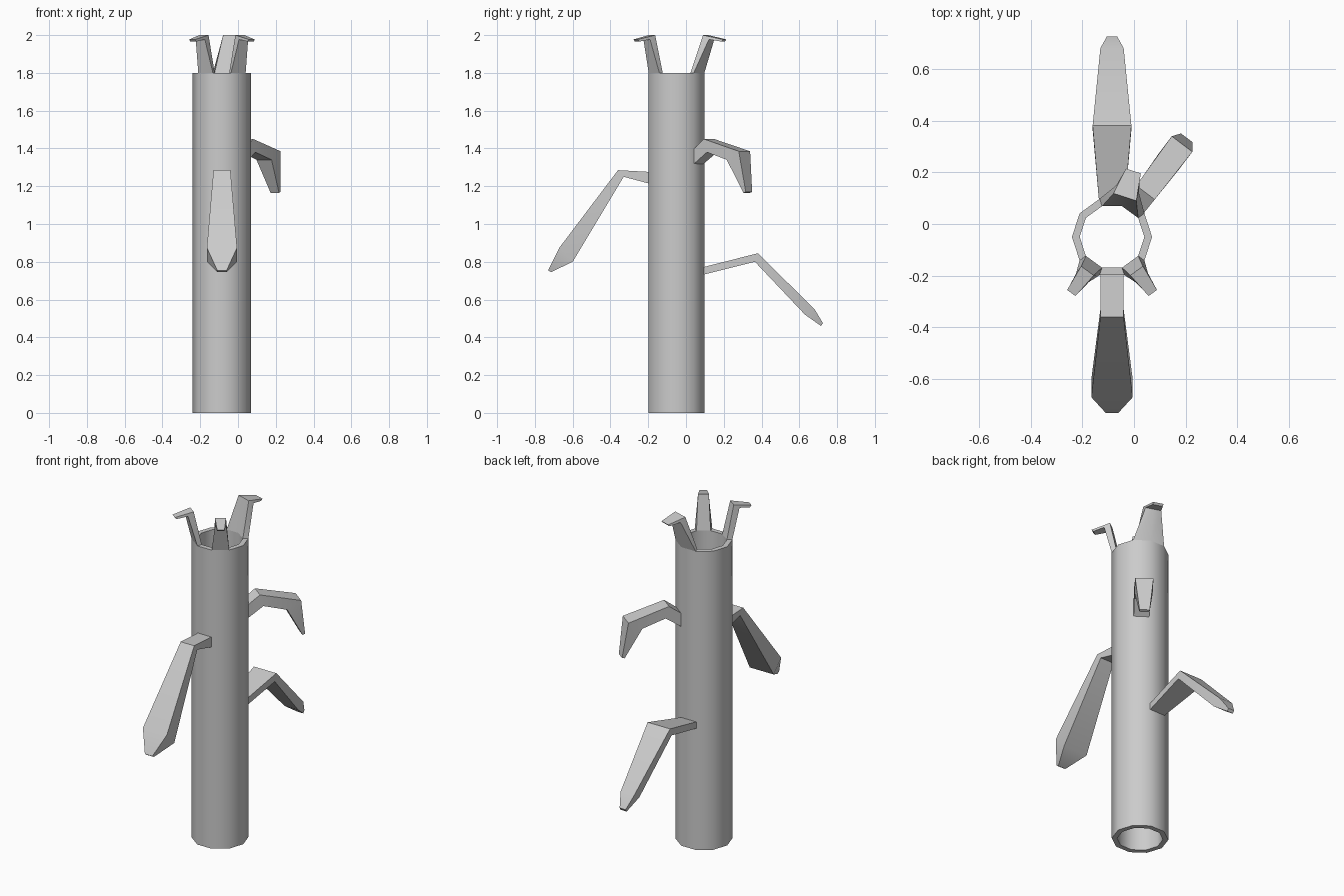
import bpy, bmesh
from math import sin, cos, radians

if "Cube" in bpy.data.objects:
    bpy.data.objects.remove(bpy.data.objects["Cube"])

CX, CY = -0.085, -0.05      # trunk axis
R_OUT, R_IN, TOP = 0.155, 0.125, 1.8


def finish(name, bm, angle):
    bmesh.ops.recalc_face_normals(bm, faces=bm.faces)
    mesh = bpy.data.meshes.new(name)
    bm.to_mesh(mesh)
    bm.free()
    ob = bpy.data.objects.new(name, mesh)
    bpy.context.collection.objects.link(ob)
    bpy.ops.object.select_all(action='DESELECT')
    ob.select_set(True)
    bpy.context.view_layer.objects.active = ob
    bpy.ops.object.shade_smooth_by_angle(angle=radians(angle))
    return ob


def loft(name, azimuth, rings, base_cap=True):
    """Skin rings of (outward, sideways, height) points around the trunk axis."""
    a = radians(azimuth)
    bm = bmesh.new()
    rows = [[bm.verts.new((CX + s * cos(a) - t * sin(a),
                           CY + s * sin(a) + t * cos(a), z)) for s, t, z in ring]
            for ring in rings]
    n = len(rows[0])
    for lo, hi in zip(rows, rows[1:]):
        for i in range(n):
            j = (i + 1) % n
            bm.faces.new((lo[i], lo[j], hi[j], hi[i]))
    bm.faces.new(rows[-1])
    if base_cap:
        bm.faces.new(rows[0][::-1])
    return finish(name, bm, 40)


def section(top, bottom, half, columns=2):
    """Flat cross-section from its upper and lower edge."""
    ts = [half * (2 * k / (columns - 1) - 1) for k in range(columns)]
    return ([(bottom[0], t, bottom[1]) for t in ts] +
            [(top[0], t, top[1]) for t in reversed(ts)])


def rim(faces):
    """Piece of the trunk rim spanning the given number of sides."""
    angs = [radians(36 * (k - faces / 2)) for k in range(faces + 1)]
    return ([(R_OUT * cos(a), R_OUT * sin(a), TOP) for a in angs] +
            [(R_IN * cos(a), R_IN * sin(a), TOP) for a in reversed(angs)])


# Hollow ten-sided trunk
bm = bmesh.new()
profile = [(R_OUT, 0), (R_OUT, TOP), (R_IN, TOP), (R_IN, 0)]
cols = [[bm.verts.new((CX + r * cos(radians(36 * k)), CY + r * sin(radians(36 * k)), z))
         for r, z in profile] for k in range(10)]
for k in range(10):
    a, b = cols[k], cols[(k + 1) % 10]
    for i in range(4):
        j = (i + 1) % 4
        bm.faces.new((a[i], b[i], b[j], a[j]))
finish("trunk", bm, 40)

# Splayed tips on the rim
for name, az, faces, half, tip in (("tip_front_left", 234, 1, 0.03, 0.02),
                                   ("tip_front_right", 306, 1, 0.03, 0.02),
                                   ("tip_back", 72, 2, 0.046, 0.03)):
    loft(name, az, [rim(faces),
                    section((0.162, 2.0), (0.195, 1.977), half, faces + 1),
                    section((0.268, 1.977), (0.258, 1.966), tip, faces + 1)], False)

# Drooping leaves: upper edge, lower edge, half width per section
leaves = {
    "leaf_front": (270, [((0.13, 1.275), (0.13, 1.21), 0.045),
                         ((0.31, 1.285), (0.28, 1.25), 0.045),
                         ((0.62, 0.875), (0.55, 0.80), 0.08),
                         ((0.68, 0.755), (0.665, 0.745), 0.025)]),
    "leaf_back": (90, [((0.135, 0.77), (0.135, 0.73), 0.05),
                       ((0.43, 0.845), (0.415, 0.80), 0.075),
                       ((0.73, 0.55), (0.68, 0.52), 0.045),
                       ((0.775, 0.475), (0.765, 0.46), 0.02)]),
    "leaf_right": (53, [((0.135, 1.39), (0.135, 1.31), 0.042),
                        ((0.215, 1.45), (0.235, 1.38), 0.045),
                        ((0.45, 1.385), (0.37, 1.34), 0.05),
                        ((0.48, 1.17), (0.465, 1.165), 0.028)]),
}
for name, (az, parts) in leaves.items():
    loft(name, az, [section(*p) for p in parts])
